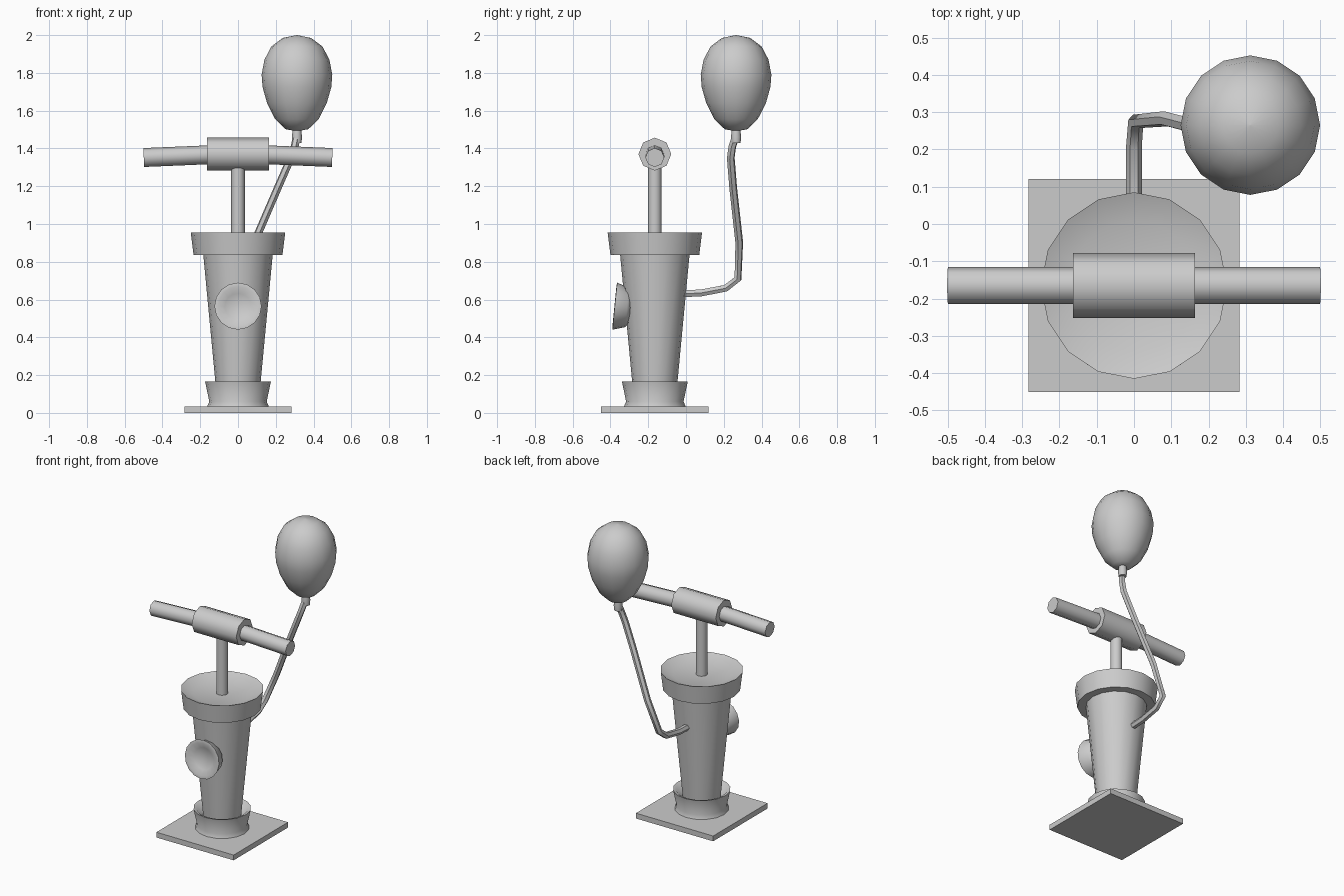
import bpy, bmesh
from math import cos, sin, pi, radians
from mathutils import Vector

if "Cube" in bpy.data.objects:
    bpy.data.objects.remove(bpy.data.objects["Cube"])

AX = -0.165  # y of the main body axis


def finish(name, bm, angle=40):
    bmesh.ops.remove_doubles(bm, verts=bm.verts, dist=1e-5)
    bmesh.ops.recalc_face_normals(bm, faces=bm.faces)
    me = bpy.data.meshes.new(name)
    bm.to_mesh(me)
    bm.free()
    ob = bpy.data.objects.new(name, me)
    bpy.context.collection.objects.link(ob)
    bpy.ops.object.select_all(action='DESELECT')
    ob.select_set(True)
    bpy.context.view_layer.objects.active = ob
    bpy.ops.object.shade_smooth_by_angle(angle=radians(angle))
    return ob


def lathe(name, profile, origin=(0, AX, 0), axis=(0, 0, 1), sides=16, angle=40):
    """Revolve (radius, height) points about an axis; open ends are capped."""
    bm = bmesh.new()
    q = Vector((0, 0, 1)).rotation_difference(Vector(axis))
    rings = []
    for r, h in profile:
        rings.append([bm.verts.new(Vector(origin) + q @ Vector(
            (r * cos(2 * pi * i / sides), r * sin(2 * pi * i / sides), h)))
            for i in range(sides)])
    for a, b in zip(rings, rings[1:]):
        for i in range(sides):
            j = (i + 1) % sides
            bm.faces.new((a[i], a[j], b[j], b[i]))
    bm.faces.new(rings[0][::-1])
    bm.faces.new(rings[-1])
    return finish(name, bm, angle)


def rod(name, p, q, r, sides):
    d = Vector(q) - Vector(p)
    return lathe(name, [(r, 0), (r, d.length)], p, d.normalized(), sides, 50)


# square base plate
bm = bmesh.new()
bmesh.ops.create_cube(bm, size=1)
bmesh.ops.scale(bm, vec=(0.566, 0.57, 0.035), verts=bm.verts)
bmesh.ops.translate(bm, vec=(0, AX, 0.0175), verts=bm.verts)
finish("base_plate", bm)

# foot cup, tapered body and dished collar
lathe("foot_cup", [(0.165, 0.03), (0.152, 0.06), (0.174, 0.165), (0.155, 0.16), (0.11, 0.11)])
lathe("body", [(0.112, 0.08), (0.12, 0.165), (0.185, 0.85)])
lathe("collar", [(0.17, 0.835), (0.235, 0.835), (0.25, 0.955), (0.175, 0.925)], angle=30)

# plunger rod and handle
rod("plunger_rod", (0, AX, 0.90), (0, AX, 1.32), 0.036, 12)
rod("handle_hub", (-0.163, AX, 1.37), (0.163, AX, 1.37), 0.087, 8)
for side, label in ((-1, "left"), (1, "right")):
    rod(label + "_grip", (side * 0.14, AX, 1.367), (side * 0.499, AX, 1.352), 0.05, 8)

# tilted front gauge with a concave face
lathe("gauge", [(0.08, -0.085), (0.105, -0.065), (0.125, 0), (0.105, 0.002), (0.07, -0.018), (0.015, -0.026)],
      (0, -0.377, 0.565), Vector((0, -1, 0.1)).normalized(), angle=50)

# bent hose from the back of the body up to the balloon
cu = bpy.data.curves.new("hose_path", 'CURVE')
cu.dimensions = '3D'
cu.bevel_depth = 0.021
cu.bevel_resolution = 1
cu.use_fill_caps = True
path = [(0, -0.04, 0.63), (0, 0.08, 0.635), (0, 0.21, 0.66), (0.005, 0.275, 0.71),
        (0.085, 0.282, 0.90), (0.21, 0.25, 1.19), (0.28, 0.237, 1.35), (0.30, 0.245, 1.41),
        (0.31, 0.262, 1.46)]
sp = cu.splines.new('POLY')
sp.points.add(len(path) - 1)
for pt, co in zip(sp.points, path):
    pt.co = (*co, 1)
tmp = bpy.data.objects.new("hose_path", cu)
bpy.context.collection.objects.link(tmp)
bpy.context.view_layer.update()
bm = bmesh.new()
bm.from_mesh(tmp.to_mesh())
bpy.data.objects.remove(tmp)
finish("hose", bm, 50)

# balloon with its neck
lathe("balloon", [(0.024, 1.43), (0.027, 1.46), (0.023, 1.495), (0.06, 1.502), (0.115, 1.555),
                  (0.158, 1.64), (0.182, 1.725), (0.187, 1.79), (0.172, 1.87), (0.135, 1.94),
                  (0.075, 1.985), (0.001, 2.0)], (0.312, 0.265, 0), angle=50)
